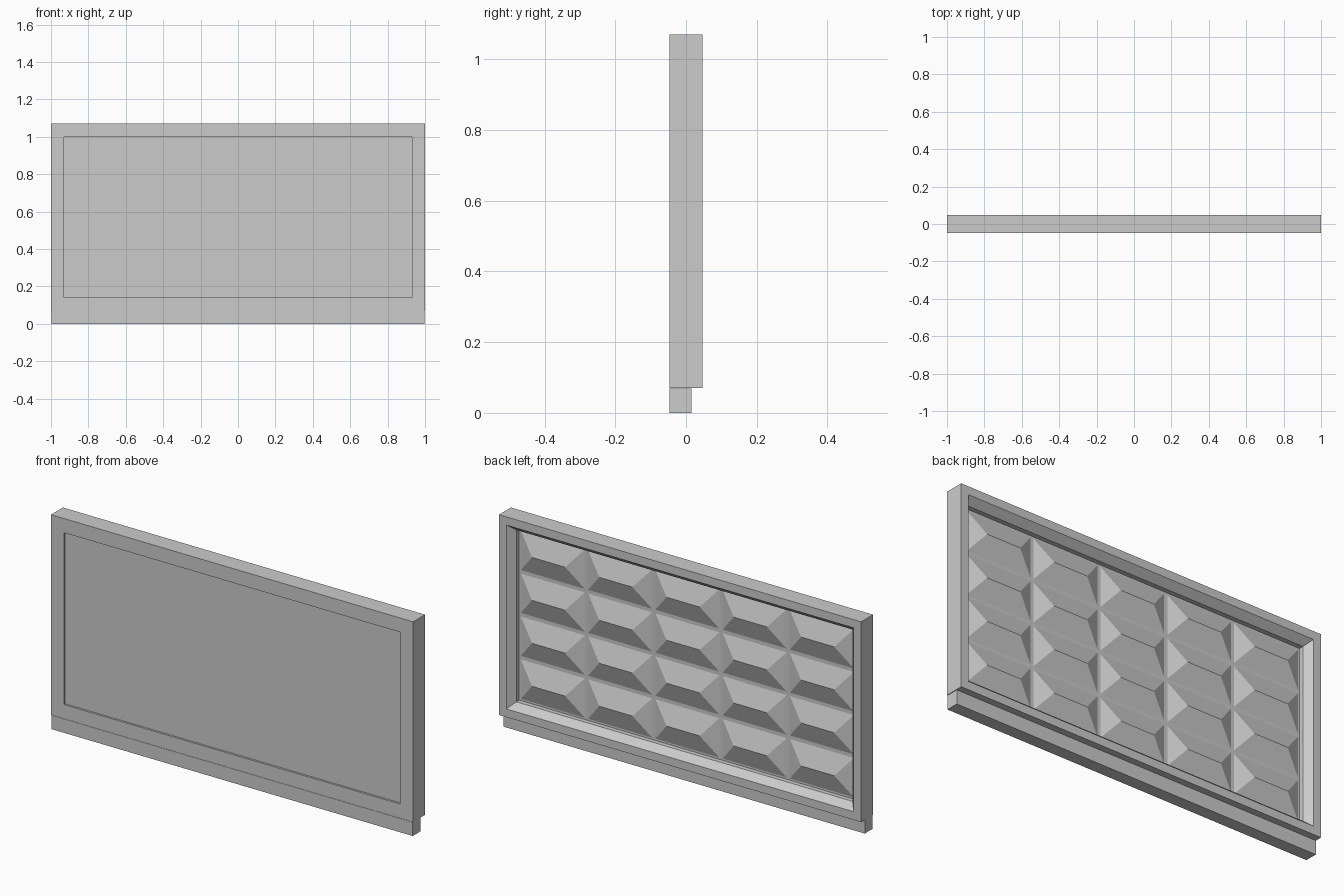
import bpy, bmesh

if "Cube" in bpy.data.objects:
    bpy.data.objects.remove(bpy.data.objects["Cube"])

W, Z0, Z1 = 1.0, 0.07, 1.07      # half width, bottom and top of the frame
FRONT, BACK = -0.047, 0.047
RIM = 0.071                      # frame width at the front


def finish(name, bm):
    bmesh.ops.recalc_face_normals(bm, faces=bm.faces)
    mesh = bpy.data.meshes.new(name)
    bm.to_mesh(mesh)
    bm.free()
    obj = bpy.data.objects.new(name, mesh)
    bpy.context.collection.objects.link(obj)
    return obj


def box(name, x0, x1, y0, y1, z0, z1):
    bm = bmesh.new()
    bmesh.ops.create_cube(bm, size=1)
    for v in bm.verts:
        v.co.x = x0 if v.co.x < 0 else x1
        v.co.y = y0 if v.co.y < 0 else y1
        v.co.z = z0 if v.co.z < 0 else z1
    return finish(name, bm)


# Frame: cross-section (inset, y) swept round the rectangle, mitred corners
profile = [(0, FRONT), (0, BACK), (0.041, BACK), (RIM, 0.012), (RIM, FRONT)]
bm = bmesh.new()
loops = []
for inset, y in profile:
    x, lo, hi = W - inset, Z0 + inset, Z1 - inset
    loops.append([bm.verts.new(c) for c in
                  ((-x, y, lo), (x, y, lo), (x, y, hi), (-x, y, hi))])
for i, a in enumerate(loops):
    b = loops[(i + 1) % len(loops)]
    for j in range(4):
        k = (j + 1) % 4
        bm.faces.new((a[j], a[k], b[k], b[j]))
finish("frame", bm)

# Sill strip under the frame
box("bottom_sill", -0.998, 0.998, FRONT, 0.015, 0, 0.069)

# Flat panel, slightly recessed at the front
PX, PZ0, PZ1 = W - RIM, Z0 + RIM, Z1 - RIM
PANEL_BACK = -0.011
box("panel", -PX, PX, FRONT + 0.01, PANEL_BACK, PZ0, PZ1)

# Raised hip-shaped studs on the back, five columns by four rows
COLS, ROWS, GAP, RIDGE_Y, HIP = 5, 4, 0.009, 0.023, 0.085
cw, ch = 2 * PX / COLS, (PZ1 - PZ0) / ROWS
bm = bmesh.new()
for c in range(COLS):
    for r in range(ROWS):
        cx, cz = -PX + (c + 0.5) * cw, PZ0 + (r + 0.5) * ch
        hx, hz = cw / 2 - GAP, ch / 2 - GAP
        base = [bm.verts.new((cx + sx * hx, PANEL_BACK, cz + sz * hz))
                for sx, sz in ((-1, -1), (1, -1), (1, 1), (-1, 1))]
        left, right = [bm.verts.new((cx + s * (hx - HIP), RIDGE_Y, cz))
                       for s in (-1, 1)]
        bm.faces.new(base)
        bm.faces.new((base[0], base[1], right, left))
        bm.faces.new((base[2], base[3], left, right))
        bm.faces.new((base[1], base[2], right))
        bm.faces.new((base[3], base[0], left))
finish("back_studs", bm)
